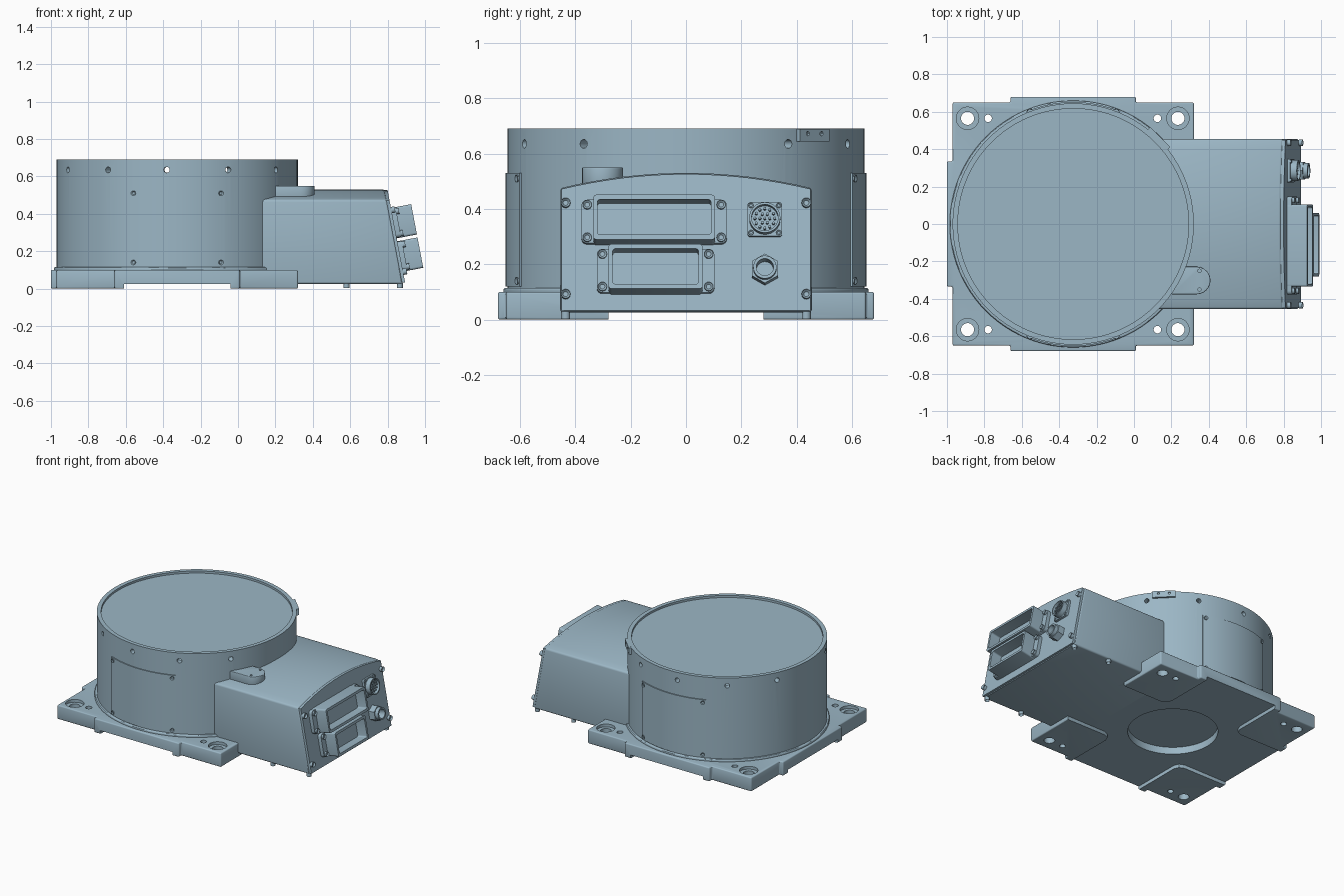
import bpy, bmesh
from math import sin, cos, pi, radians, atan, asin
from mathutils import Matrix, Vector

if "Cube" in bpy.data.objects:
    bpy.data.objects.remove(bpy.data.objects["Cube"])

paint = bpy.data.materials.new("blue_grey_paint")
paint.use_nodes = True
COLOUR = (0.33, 0.47, 0.56, 1)
paint.diffuse_color = COLOUR
paint.node_tree.nodes["Principled BSDF"].inputs["Base Color"].default_value = COLOUR


def shade(mesh):
    mesh.shade_smooth()
    mesh.set_sharp_from_angle(angle=radians(30))


def at(x, y, z):
    return Matrix.Translation((x, y, z))


def circle(r, n=32, phase=0.0):
    return [(r * cos(phase + 2 * pi * i / n), r * sin(phase + 2 * pi * i / n)) for i in range(n)]


def rect(w, h, r=0.0):
    """Centred rectangle with optional rounded corners."""
    if not r:
        return [(-w / 2, -h / 2), (w / 2, -h / 2), (w / 2, h / 2), (-w / 2, h / 2)]
    pts = []
    for k, (sx, sy) in enumerate([(1, 1), (-1, 1), (-1, -1), (1, -1)]):
        for i in range(5):
            a = pi / 2 * (k + i / 4)
            pts.append((sx * (w / 2 - r) + r * cos(a), sy * (h / 2 - r) + r * sin(a)))
    return pts


def prism(name, pts, depth, matrix=Matrix(), bevel=0.0, socket=0.0):
    """Extrude a profile along local z; optionally bevel it or sink a socket in its top."""
    bm = bmesh.new()
    base = bm.faces.new([bm.verts.new((x, y, 0)) for x, y in pts])
    moved = bmesh.ops.extrude_face_region(bm, geom=[base])["geom"]
    bmesh.ops.translate(bm, vec=(0, 0, depth), verts=[g for g in moved if isinstance(g, bmesh.types.BMVert)])
    bmesh.ops.recalc_face_normals(bm, faces=bm.faces)
    if socket:
        top = max(bm.faces, key=lambda f: f.calc_center_median().z)
        bmesh.ops.inset_region(bm, faces=[top], thickness=socket, use_even_offset=True)
        bmesh.ops.translate(bm, vec=(0, 0, -depth * 0.5), verts=top.verts)
    if bevel:
        edges = [e for e in bm.edges if e.calc_face_angle(0) > radians(30)]
        bmesh.ops.bevel(bm, geom=edges, offset=bevel, segments=3, profile=0.5, affect="EDGES")
    mesh = bpy.data.meshes.new(name)
    bm.to_mesh(mesh)
    bm.free()
    mesh.transform(matrix)
    mesh.materials.append(paint)
    shade(mesh)
    obj = bpy.data.objects.new(name, mesh)
    bpy.context.scene.collection.objects.link(obj)
    return obj


def cut(obj, *cutters):
    """Subtract the cutters from the object and discard them."""
    for c in cutters:
        mod = obj.modifiers.new("cut", "BOOLEAN")
        mod.operation, mod.solver, mod.object = "DIFFERENCE", "EXACT", c
    bpy.context.view_layer.update()
    graph = bpy.context.evaluated_depsgraph_get()
    mesh = bpy.data.meshes.new_from_object(obj.evaluated_get(graph))
    obj.modifiers.clear()
    obj.data = mesh
    shade(mesh)
    for c in cutters:
        bpy.data.objects.remove(c)


def screw(name, matrix, r=0.016, depth=0.02):
    return prism(name, circle(r, 16), depth, matrix, socket=r * 0.45)


CX, R = -0.325, 0.645          # drum axis and radius


def radial(angle, radius, z):
    """Frame on the drum wall with local z pointing outwards and local y up."""
    return at(CX, 0, z) @ Matrix.Rotation(angle, 4, "Z") @ at(radius, 0, 0) \
        @ Matrix(((0, 0, 1, 0), (1, 0, 0, 0), (0, 1, 0, 0), (0, 0, 0, 1)))


# Base plate with side tabs, raised underside between four feet
half = [(0.32, 0.65), (0.01, 0.65), (0.01, 0.68), (-0.66, 0.68),
        (-0.66, 0.65), (-0.97, 0.65), (-0.97, 0.335), (-1.0, 0.335)]
plate = prism("base_plate", half + [(x, -y) for x, y in reversed(half)], 0.1, bevel=0.008)
quarter = [(0.9, 0.28), (0.335, 0.28), (0.3, 0.295), (0.285, 0.33), (0.285, 0.9)]
cross = quarter + [(-x, y) for x, y in reversed(quarter)]
cross += [(-x, -y) for x, y in cross]
cutters = [prism("cut_underside", cross, 0.125, at(CX, 0, -0.1)),
           prism("cut_hub", circle(0.29, 64), 0.175, at(CX, 0, -0.1))]
for sy in (-1, 1):
    for x, r in ((-0.89, 0.035), (0.235, 0.035), (-0.78, 0.02), (0.125, 0.02)):
        cutters.append(prism("cut_hole", circle(r), 0.3, at(x, sy * 0.565, -0.1)))
        if r > 0.03:
            cutters.append(prism("cut_counterbore", circle(0.06), 0.1, at(x, sy * 0.565, 0.08)))
cut(plate, *cutters)

# Drum: hollow shell with a rimmed top and a ring of small holes
drum = prism("drum", circle(R, 96), 0.6, at(CX, 0, 0.09))
cutters = [prism("cut_rim", circle(0.617, 96), 0.1, at(CX, 0, 0.675)),
           prism("cut_cavity", circle(0.6, 96), 0.505, at(CX, 0, 0.15))]
for deg in (35, 65, 95, 125, 155):
    for s in (-1, 1):
        cutters.append(prism("cut_port", circle(0.016, 16), 0.2, radial(radians(s * deg), 0.55, 0.635)))
cut(drum, *cutters)
prism("drum_foot_ring", circle(R + 0.015, 96), 0.025, at(CX, 0, 0.09), bevel=0.008)

# Curved covers on the front and back of the drum
spread = asin(0.25 / R)
for side, s in (("front", -1), ("back", 1)):
    angles = [s * pi / 2 + spread * (i / 8 - 1) for i in range(17)]
    arc = [(r * cos(a), r * sin(a)) for r, seq in ((0.652, angles), (0.635, angles[::-1])) for a in seq]
    prism(side + "_cover", arc, 0.41, at(CX, 0, 0.12))
    for a in (-0.92, 0.92):
        for z in (0.14, 0.51):
            screw(side + "_cover_screw", radial(s * pi / 2 + a * spread, 0.645, z), 0.013, 0.012)

# Small tag on the upper rim
tag = prism("rim_tag", rect(0.15, 0.045), 0.04, radial(pi / 4, 0.618, 0.667))
cut(tag, *[prism("cut_tag", circle(0.008, 12), 0.04, radial(pi / 4, 0.648, 0.667) @ at(x, 0.005, 0))
           for x in (-0.035, 0.035)])

# Terminal housing: arched profile pushed along x with a sloping end
SLOPE = 0.19


def end_x(z):
    return 0.80 + (0.525 - z) * SLOPE


def arched(w, low, side, top):
    arch = [(w * (1 - i / 8), side + (top - side) * (1 - (1 - i / 8) ** 2)) for i in range(17)]
    return [(-w, low), (w, low)] + arch


ALONG_X = Matrix(((0, 0, 1, 0), (1, 0, 0, 0), (0, 1, 0, 0), (0, 0, 0, 1)))


def sloped(name, profile, start, back, bevel):
    """Housing slice; a start of None makes a thin plate parallel to the sloping end."""
    obj = prism(name, profile, 1.0, ALONG_X, bevel)
    for v in obj.data.vertices:
        inner = start if start is not None else end_x(v.co.z) - 0.02
        outer = end_x(v.co.z) - back
        v.co.x = inner + v.co.x if v.co.x < 0.5 else outer - (1 - v.co.x)
    shade(obj.data)
    return obj


sloped("terminal_housing", arched(0.455, 0.025, 0.475, 0.53), 0.1, 0.014, 0.012)
sloped("terminal_panel", arched(0.45, 0.032, 0.472, 0.526), None, 0.0, 0.0)

TILT = atan(SLOPE)


def on_panel(y, z):
    """Frame on the sloping panel: local x across, y up, z outwards."""
    s, c = sin(TILT), cos(TILT)
    return Matrix(((0, -s, c, end_x(z)), (1, 0, 0, y), (0, c, s, z), (0, 0, 0, 1)))


for y in (-0.435, 0.435):
    for z in (0.42, 0.09):
        screw("panel_screw", on_panel(y, z), 0.017, 0.02)
    for x in (0.58, 0.865):
        screw("housing_bottom_screw", at(x, y, 0.03) @ Matrix.Rotation(pi, 4, "X"), 0.016, 0.027)

# Rectangular sockets with flanges
for label, y, z, w in (("upper", -0.115, 0.35, 0.44), ("lower", -0.11, 0.172, 0.34)):
    m = on_panel(y, z)
    prism(label + "_socket_flange", rect(w + 0.085, 0.16, 0.02), 0.025, m)
    body = prism(label + "_socket_body", rect(w, 0.165, 0.012), 0.11, m)
    cut(body, prism("cut_socket", rect(w - 0.03, 0.13, 0.01), 0.2, m @ at(0, 0, 0.035)))
    for sx in (-1, 1):
        for sy in (-1, 1):
            screw(label + "_socket_screw", m @ at(sx * (w / 2 + 0.022), sy * 0.06, 0.025), 0.016, 0.014)

# Round multi-pin connector
m = on_panel(0.285, 0.36)
prism("round_connector_flange", rect(0.125, 0.125, 0.01), 0.015, m)
ring = prism("round_connector_ring", circle(0.056), 0.05, m)
cut(ring, prism("cut_ring", circle(0.048), 0.1, m @ at(0, 0, 0.02)))
for r, n in ((0.0, 1), (0.018, 6), (0.036, 12)):
    for x, y in circle(r, n):
        prism("connector_pin", circle(0.005, 8), 0.022, m @ at(x, y, 0.018))
for sx in (-1, 1):
    for sy in (-1, 1):
        screw("round_connector_screw", m @ at(sx * 0.05, sy * 0.05, 0.015), 0.009, 0.006)

# Hexagonal cable gland
m = on_panel(0.285, 0.177)
gland = prism("cable_gland", circle(0.054, 6, pi / 6), 0.045, m)
collar = prism("cable_gland_collar", circle(0.042), 0.07, m)
for part in (gland, collar):
    cut(part, prism("cut_gland", circle(0.031), 0.2, m @ at(0, 0, 0.01)))

# Rounded lug bridging the drum and the housing
lug = [(0.335 + 0.074 * cos(a), 0.074 * sin(a) - 0.302) for a in [pi * (i / 12 - 0.5) for i in range(13)]]
tongue = prism("index_lug", [(0.2, -0.376)] + lug + [(0.2, -0.228)], 0.06, at(0, 0, 0.49), bevel=0.004)
cut(tongue, *[prism("cut_lug", circle(0.009, 12), 0.1, at(0.35, y, 0.53)) for y in (-0.25, -0.35)])
